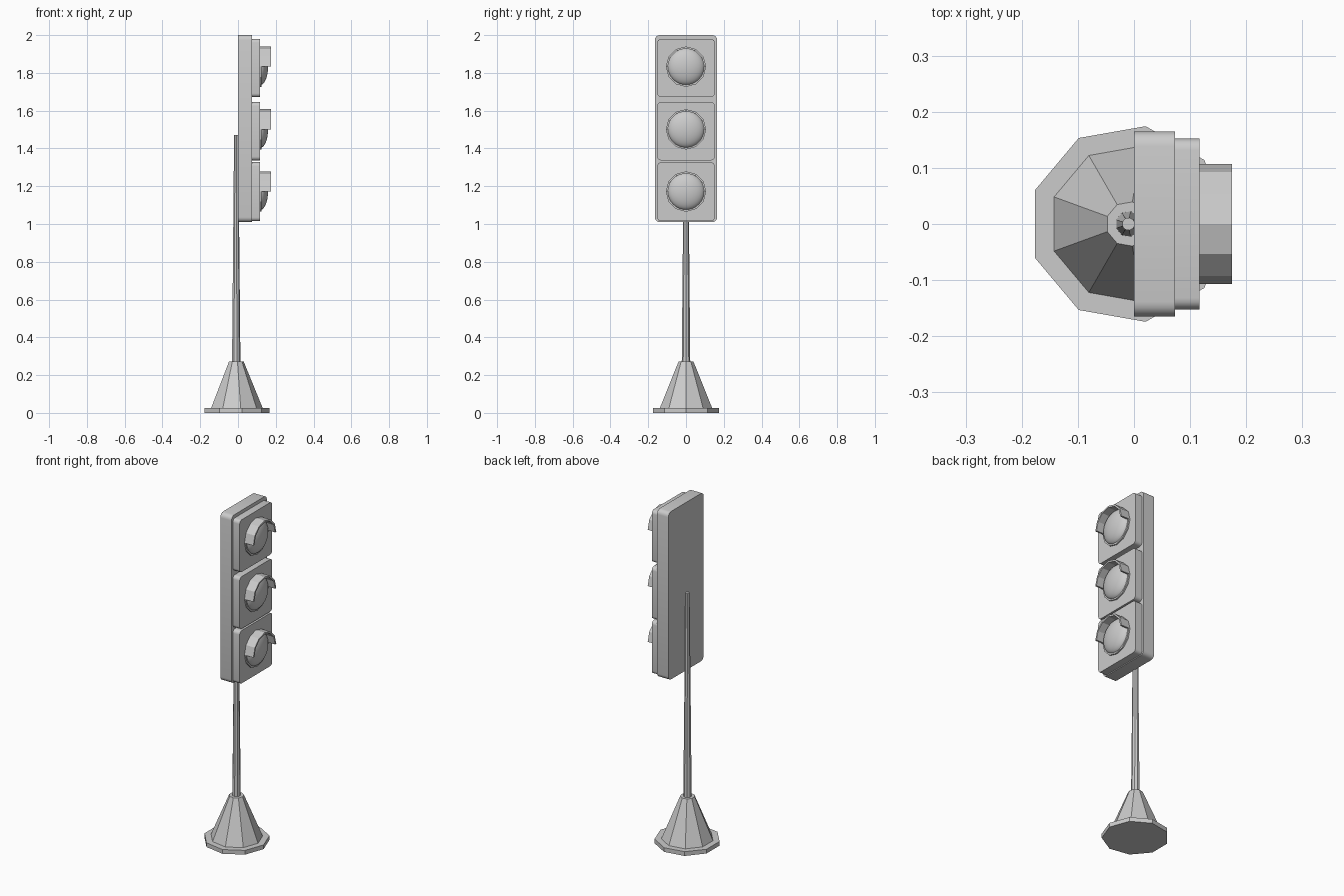
import bpy, bmesh, math
from mathutils import Vector

if "Cube" in bpy.data.objects:
    bpy.data.objects.remove(bpy.data.objects["Cube"])

grey = bpy.data.materials.new("light_grey")
grey.diffuse_color = (0.6, 0.6, 0.6, 1)
grey.use_nodes = True
grey.node_tree.nodes["Principled BSDF"].inputs["Base Color"].default_value = grey.diffuse_color


def finish(name, bm, smooth=None):
    bmesh.ops.recalc_face_normals(bm, faces=bm.faces)
    me = bpy.data.meshes.new(name)
    bm.to_mesh(me)
    bm.free()
    me.materials.append(grey)
    ob = bpy.data.objects.new(name, me)
    bpy.context.collection.objects.link(ob)
    if smooth:
        bpy.ops.object.select_all(action='DESELECT')
        ob.select_set(True)
        bpy.context.view_layer.objects.active = ob
        bpy.ops.object.shade_smooth_by_angle(angle=math.radians(smooth))
    return ob


def lathe(name, profile, sides, loc, axis='Z', arc=360, closed=False, smooth=None):
    """Turn (radius, height) points around the z or x axis."""
    bm = bmesh.new()
    full = arc == 360
    rows = []
    for i in range(sides if full else sides + 1):
        a = math.radians(arc * i / sides)
        row = []
        for r, h in profile:
            u, v = r * math.cos(a), r * math.sin(a)
            p = Vector((u, v, h)) if axis == 'Z' else Vector((h, u, v))
            row.append(bm.verts.new(p + Vector(loc)))
        rows.append(row)
    n = len(profile)
    for i in range(sides):
        a, b = rows[i], rows[(i + 1) % len(rows)]
        for j in range(n if closed else n - 1):
            k = (j + 1) % n
            bm.faces.new((a[j], a[k], b[k], b[j]))
    if not full:
        bm.faces.new(rows[0])
        bm.faces.new(rows[-1])
    bmesh.ops.remove_doubles(bm, verts=bm.verts, dist=1e-5)
    return finish(name, bm, smooth)


def plate(name, x0, x1, half_y, z0, z1, radius):
    """Box whose four corners along x are rounded."""
    bm = bmesh.new()
    bmesh.ops.create_cube(bm, size=1)
    for v in bm.verts:
        v.co = (x1 if v.co.x > 0 else x0, half_y * 2 * v.co.y,
                z1 if v.co.z > 0 else z0)
    edges = [e for e in bm.edges
             if abs(e.verts[0].co.x - e.verts[1].co.x) > 1e-4]
    bmesh.ops.bevel(bm, geom=edges, offset=radius, segments=4,
                    profile=0.5, affect='EDGES')
    return finish(name, bm, 35)


# Nine-sided foot, cone and tapered pole, slightly behind the head
AX = -0.01
lathe("base_plate", [(0, 0), (0.177, 0), (0.177, 0.025), (0, 0.025)], 9, (AX, 0, 0))
lathe("base_cone", [(0, 0.02), (0.141, 0.02), (0.141, 0.025), (0.04, 0.272), (0, 0.272)],
      9, (AX, 0, 0))
lathe("pole", [(0, 0.26), (0.023, 0.26), (0.0115, 1.47), (0, 1.47)], 9, (AX, 0, 0))

# Backing plate of the signal head, facing +x
plate("head_back", 0, 0.073, 0.165, 1.01, 2.0, 0.026)

# Three lamp units: panel, ring, domed lens and half-round visor
FACE = 0.117
dome = [(0.098 * math.cos(t * math.pi / 20), 0.042 * math.sin(t * math.pi / 20))
        for t in range(11)]
units = [("top", 1.672, 1.98, 1.833), ("middle", 1.337, 1.645, 1.501),
         ("bottom", 1.015, 1.327, 1.172)]
for label, z0, z1, zc in units:
    plate(label + "_panel", 0.07, FACE, 0.152, z0, z1, 0.02)
    c = (FACE, 0, zc)
    lathe(label + "_ring", [(0.096, -0.003), (0.107, -0.003), (0.107, 0.008), (0.096, 0.008)],
          12, c, 'X', closed=True)
    lathe(label + "_lens", dome, 32, c, 'X', smooth=40)
    lathe(label + "_visor", [(0.097, -0.002), (0.107, -0.002), (0.107, 0.058), (0.097, 0.058)],
          6, c, 'X', arc=180, closed=True)
